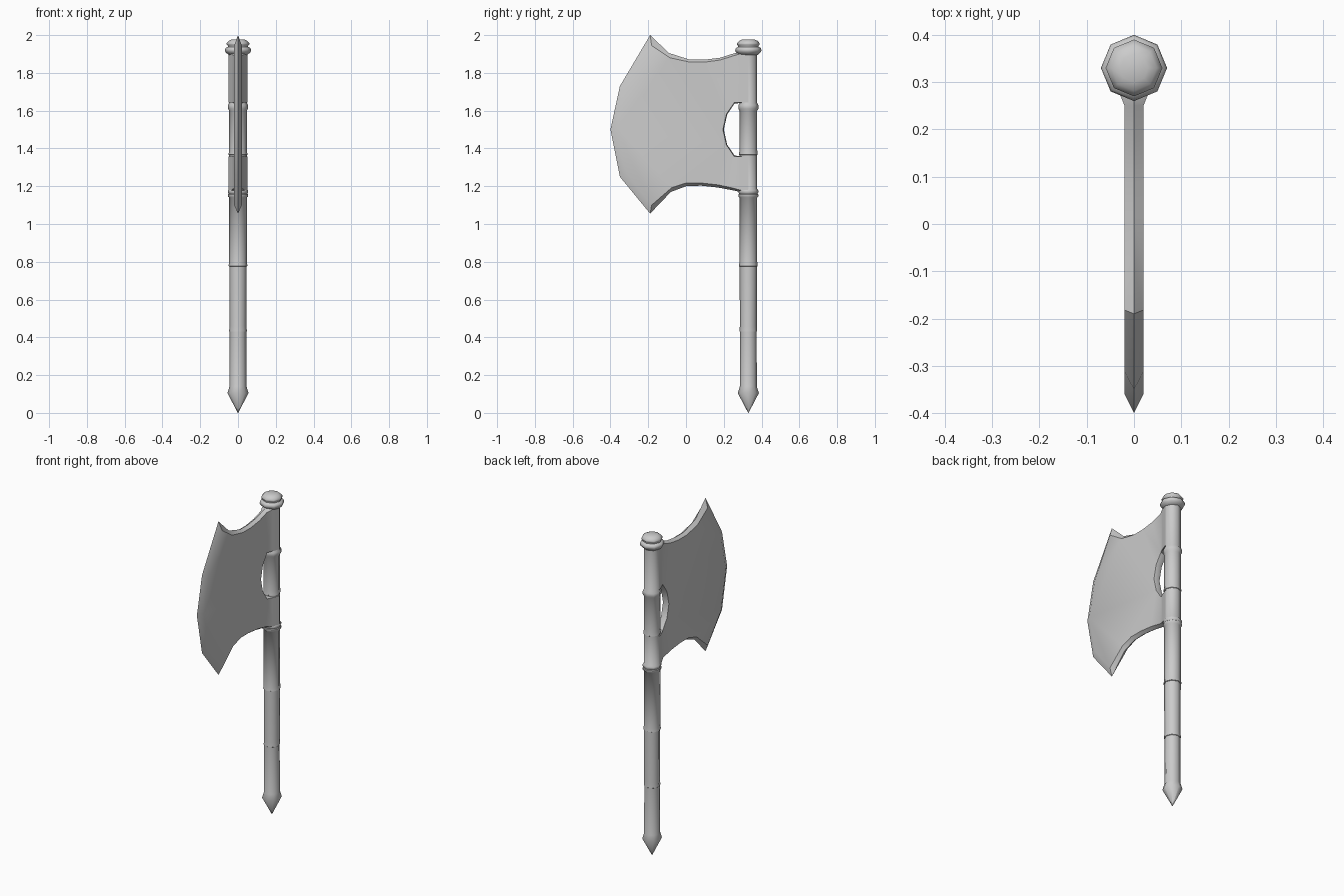
import bpy, math

if "Cube" in bpy.data.objects:
    bpy.data.objects.remove(bpy.data.objects["Cube"])

SHAFT_Y = 0.33


def add_mesh(name, verts, faces, angle):
    me = bpy.data.meshes.new(name)
    me.from_pydata(verts, [], faces)
    ob = bpy.data.objects.new(name, me)
    bpy.context.collection.objects.link(ob)
    bpy.ops.object.select_all(action='DESELECT')
    bpy.context.view_layer.objects.active = ob
    ob.select_set(True)
    bpy.ops.object.mode_set(mode='EDIT')
    bpy.ops.mesh.select_all(action='SELECT')
    bpy.ops.mesh.normals_make_consistent(inside=False)
    bpy.ops.object.mode_set(mode='OBJECT')
    bpy.ops.object.shade_smooth_by_angle(angle=math.radians(angle))
    return ob


def lathe(name, profile, sides=8):
    verts, faces = [], []
    for r, z in profile:
        for i in range(sides):
            a = 2 * math.pi * i / sides
            verts.append((r * math.cos(a), SHAFT_Y + r * math.sin(a), z))
    for k in range(len(profile) - 1):
        for i in range(sides):
            j = (i + 1) % sides
            a, b = k * sides, (k + 1) * sides
            faces.append((a + i, a + j, b + j, b + i))
    faces.append(tuple(range(sides)))
    faces.append(tuple(range(len(verts) - sides, len(verts))))
    return add_mesh(name, verts, faces, 50)


# Shaft: spiked butt, stepped grip, and bands around the head
lathe("shaft", [
    (0.001, 0.0), (0.056, 0.105), (0.045, 0.14), (0.044, 0.43), (0.047, 0.432),
    (0.045, 0.46), (0.046, 0.775), (0.05, 0.777), (0.047, 0.80), (0.047, 1.14),
    (0.053, 1.145), (0.053, 1.157), (0.049, 1.16), (0.053, 1.168), (0.053, 1.178),
    (0.047, 1.185), (0.047, 1.365), (0.05, 1.367), (0.047, 1.39), (0.047, 1.60),
    (0.053, 1.61), (0.053, 1.63), (0.047, 1.64), (0.047, 1.90)])

# Pommel cap: two stacked collars and a low dome
lathe("pommel_cap", [
    (0.05, 1.895), (0.066, 1.91), (0.07, 1.92), (0.066, 1.932), (0.054, 1.938),
    (0.054, 1.944), (0.06, 1.95), (0.06, 1.957), (0.048, 1.97), (0.03, 1.978)])

# Blade outline: ridge y, z then inset y, z
top = [(.33, 1.915, .33, 1.905), (.285, 1.912, .285, 1.90), (.25, 1.902, .25, 1.89),
       (.18, 1.88, .18, 1.868), (.10, 1.87, .10, 1.857), (.02, 1.87, .02, 1.857),
       (-.09, 1.905, -.085, 1.88)]
edge = [(-.19, 2.0, -.182, 1.945), (-.35, 1.73, -.312, 1.715), (-.4, 1.5, -.36, 1.5),
        (-.35, 1.25, -.312, 1.265), (-.19, 1.055, -.182, 1.10)]
bottom = [(-.08, 1.17, -.075, 1.193), (.0, 1.20, .0, 1.217), (.08, 1.203, .08, 1.217),
          (.17, 1.193, .17, 1.207), (.25, 1.178, .25, 1.19), (.285, 1.17, .285, 1.18),
          (.33, 1.165, .33, 1.175)]
half_hole = [(.33, .14, .33, .143), (.285, .14, .285, .143), (.257, .138, .255, .142),
             (.218, .08, .214, .082)]
hole = [(y, 1.5 - z, iy, 1.5 - iz) for y, z, iy, iz in half_hole]
hole += [(.2, 1.5, .195, 1.5)]
hole += [(y, 1.5 + z, iy, 1.5 + iz) for y, z, iy, iz in reversed(half_hole)]

outline = top + edge + bottom + hole
n = len(outline)
b = len(top + edge + bottom) - 1          # last bottom point; hole starts at b + 1


def half_width(y):
    return 0.05 if y > 0.3 else 0.034 if y > 0.27 else 0.02


verts = [(0, p[0], p[1]) for p in outline]
faces = []
for side in (1, -1):
    o = len(verts)
    verts += [(side * half_width(p[2]), p[2], p[3]) for p in outline]
    # chamfered rim
    for i in range(n - 1):
        if i != b:
            faces.append((i, i + 1, o + i + 1, o + i))
    # flat cheek
    faces.append(tuple(o + i for i in list(range(2, b - 1)) + list(range(b + 3, n - 2))))
    # flared sockets that wrap the shaft
    for k in (0, 1):
        faces.append((o + k, o + k + 1, o + n - 2 - k, o + n - 1 - k))
        faces.append((o + b - k, o + b - k - 1, o + b + 2 + k, o + b + 1 + k))
add_mesh("axe_blade", verts, faces, 35)
